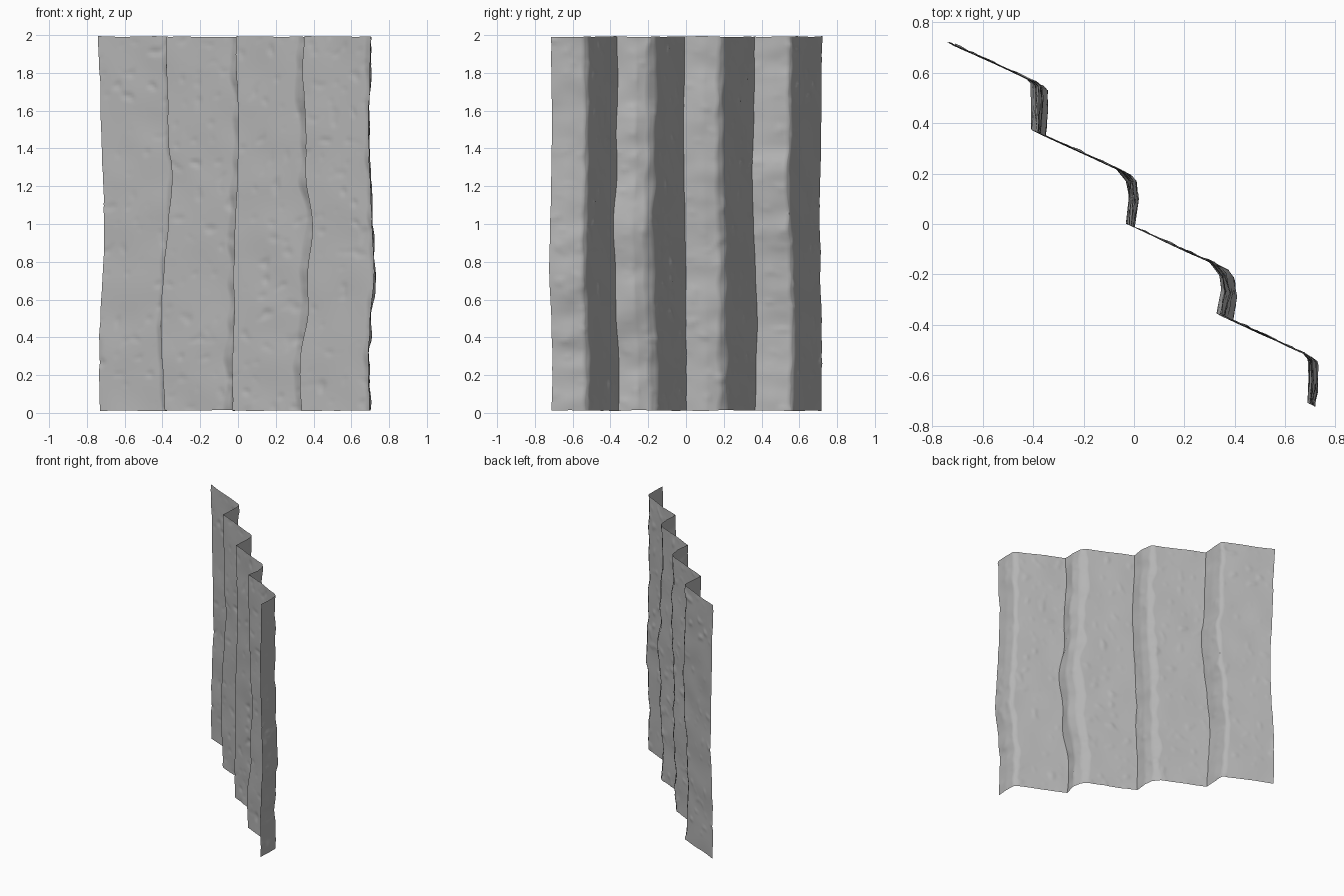
import bpy, bmesh, math
from mathutils import Vector, noise

if "Cube" in bpy.data.objects:
    bpy.data.objects.remove(bpy.data.objects["Cube"])

ROWS, PANEL, RISER = 150, 30, 5
SLOPE = -0.46

# Wandering x of the left edge and the four folds, sampled every 0.25 in height
LEFT = [-.73, -.735, -.73, -.715, -.71, -.715, -.725, -.73, -.74]
FOLDS = [
    [-.39, -.40, -.41, -.39, -.37, -.35, -.37, -.375, -.38],
    [-.03, -.03, -.02, -.025, -.015, -.005, .005, -.005, -.01],
    [.335, .33, .365, .37, .395, .355, .36, .345, .35],
    [.695, .685, .70, .72, .71, .70, .69, .695, .70],
]
# Corner roundness and mid-riser bulge of each fold
ROUND = [.012, .026, .026, .015]
BULGE = [.005, .01, .018, .008]
# Offset of each panel's plan line
PANEL_D = [.382, .188, -.012, -.203, -.392]


def sample(table, z):
    t = min(max(z / 0.25, 0), 7.999)
    i = int(t)
    f = t - i
    p0, p1 = table[max(i - 1, 0)], table[i]
    p2, p3 = table[i + 1], table[min(i + 2, 8)]
    return 0.5 * (2 * p1 + (p2 - p0) * f + (2 * p0 - 5 * p1 + 4 * p2 - p3) * f * f
                  + (3 * p1 - p0 - 3 * p2 + p3) * f ** 3)


def wobble(z, seed):
    return noise.noise(Vector((seed * 7.3, 1.7, z * 9)))


def panel_y(k, x):
    return SLOPE * x + PANEL_D[k]


def section(z):
    """Stepped plan outline at height z: wide panels joined by short risers."""
    x = sample(LEFT, z) + .004 * wobble(z, 9)
    pts = [Vector((x, panel_y(0, x)))]
    for k, table in enumerate(FOLDS):
        inner = sample(table, z) + .005 * wobble(z, k)
        outer = inner + .012 * wobble(z, k + 20)
        r = ROUND[k] * (1 + .8 * wobble(z, k + 40))
        corner = Vector((outer, panel_y(k, outer)))
        end = Vector((inner, panel_y(k + 1, inner)))
        mid = (corner + end) / 2 + Vector((BULGE[k] * (1 + wobble(z, k + 60)), 0))
        a = corner + Vector((-r, -SLOPE * r))
        c = corner + Vector((.004, -r))
        stops = [(a, PANEL), (c, 3), (mid, RISER), (end, RISER)]
        for target, n in stops:
            start = pts[-1].copy()
            pts += [start.lerp(target, (j + 1) / n) for j in range(n)]
    return pts


# Folded sheet
bm = bmesh.new()
grid = []
for i in range(ROWS + 1):
    t = i / ROWS
    row = []
    for p in section(2 * t):
        ripple = noise.noise(Vector((p.x * 6, p.y * 6, 3)))
        z = .012 + 1.98 * t + ripple * .006 * (2 * t - 1)
        row.append(bm.verts.new((p.x, p.y, z)))
    grid.append(row)
for lo, hi in zip(grid, grid[1:]):
    for j in range(len(lo) - 1):
        bm.faces.new((lo[j], lo[j + 1], hi[j + 1], hi[j]))

# Hammered surface: broad undulation plus scattered small dents
bm.normal_update()
moves = []
for v in bm.verts:
    broad = noise.noise(v.co * 5) * .006
    dent = max(0, noise.noise(v.co * 17 + Vector((4, 2, 8))) - .3) * .013
    moves.append((v, v.normal * (broad - dent)))
for v, d in moves:
    v.co += d

me = bpy.data.meshes.new("folded_sheet")
bm.to_mesh(me)
bm.free()
sheet = bpy.data.objects.new("folded_sheet", me)
bpy.context.collection.objects.link(sheet)

# Dark grey finish
mat = bpy.data.materials.new("dark_grey")
mat.diffuse_color = (.46, .46, .46, 1)
mat.use_nodes = True
mat.node_tree.nodes["Principled BSDF"].inputs["Base Color"].default_value = mat.diffuse_color
me.materials.append(mat)

bpy.context.view_layer.objects.active = sheet
sheet.select_set(True)
bpy.ops.object.shade_smooth_by_angle(angle=math.radians(50))
